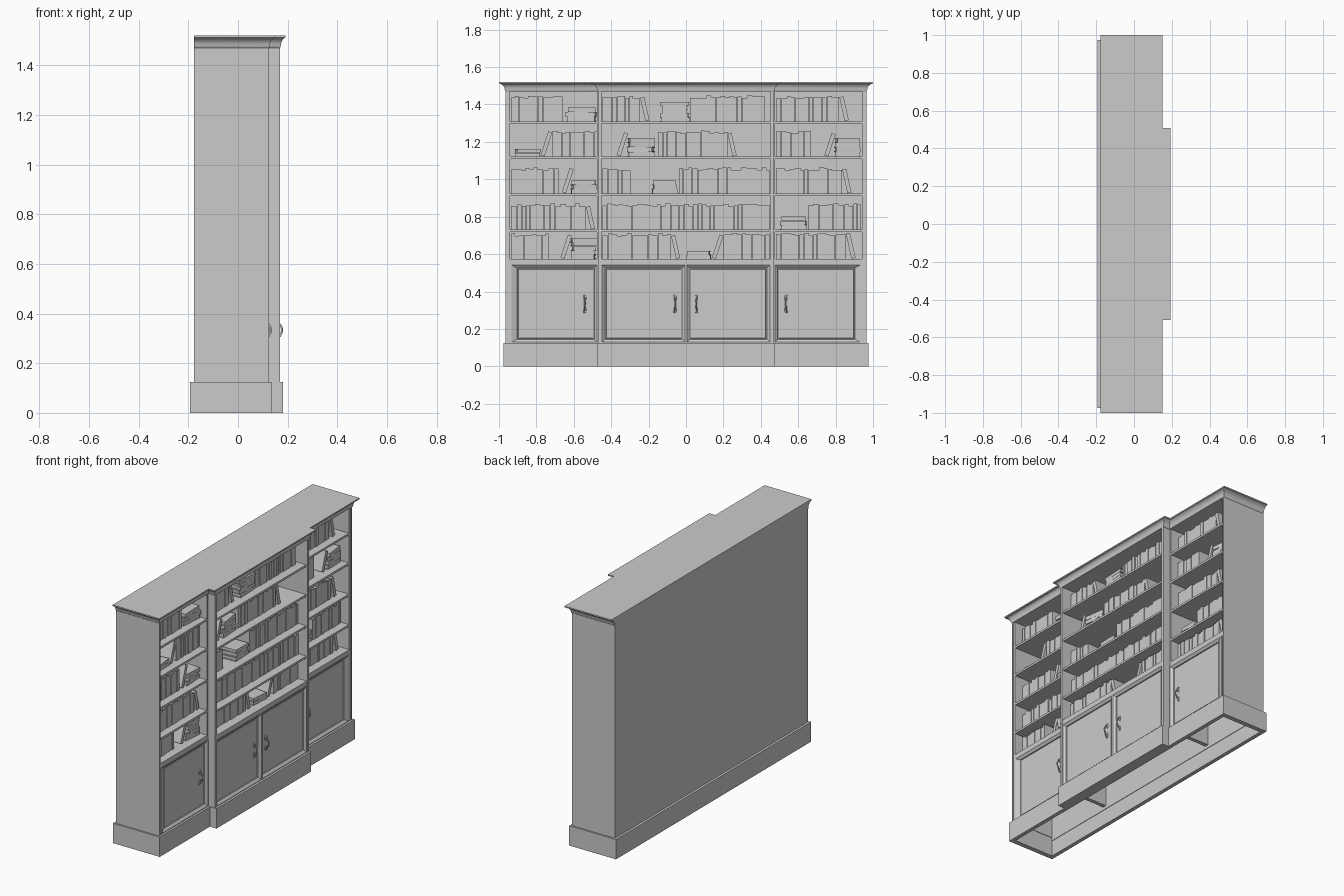
import bpy, bmesh, math, random
from mathutils import Matrix, Vector

if "Cube" in bpy.data.objects:
    bpy.data.objects.remove(bpy.data.objects["Cube"])

random.seed(4)
TOP, BACK = 1.52, -0.178
WING, MID = 0.124, 0.169          # front planes of side wings and centre bay


def finish(bm, name, smooth=False):
    bmesh.ops.recalc_face_normals(bm, faces=bm.faces)
    me = bpy.data.meshes.new(name)
    bm.to_mesh(me)
    bm.free()
    ob = bpy.data.objects.new(name, me)
    bpy.context.collection.objects.link(ob)
    if smooth:
        smooth_edges(ob)
    return ob


def smooth_edges(ob):
    bpy.ops.object.select_all(action='DESELECT')
    ob.select_set(True)
    bpy.context.view_layer.objects.active = ob
    bpy.ops.object.shade_smooth_by_angle(angle=math.radians(35))


def add_box(bm, x0, x1, y0, y1, z0, z1, m=Matrix()):
    size = Matrix.Diagonal((x1 - x0, y1 - y0, z1 - z0, 1))
    mid = Matrix.Translation(((x0 + x1) / 2, (y0 + y1) / 2, (z0 + z1) / 2))
    bmesh.ops.create_cube(bm, size=1, matrix=m @ mid @ size)


def boxes(name, dims, mirrored=False):
    bm = bmesh.new()
    for x0, x1, y0, y1, z0, z1 in dims:
        add_box(bm, x0, x1, y0, y1, z0, z1)
        if mirrored:
            add_box(bm, x0, x1, -y1, -y0, z0, z1)
    return finish(bm, name)


def loft(name, rings, smooth=False):
    bm = bmesh.new()
    loops = [[bm.verts.new(p) for p in r] for r in rings]
    n = len(loops[0])
    for a, b in zip(loops, loops[1:]):
        for i in range(n):
            bm.faces.new((a[i], a[(i + 1) % n], b[(i + 1) % n], b[i]))
    bm.faces.new(loops[0][::-1])
    bm.faces.new(loops[-1])
    return finish(bm, name, smooth)


# Carcass: back, ends with stepped bead, dividers
boxes("back_panel", [(BACK, -0.165, -0.955, 0.955, 0.10, 1.50)])
boxes("end_panels", [(BACK, WING, 0.954, 0.964, 0.10, 1.50),
                     (BACK, 0.118, 0.942, 0.954, 0.12, 1.48)], True)
boxes("dividers", [(BACK, MID, 0.452, 0.469, 0.12, 1.48),
                   (BACK, 0.118, 0.469, 0.477, 0.12, 1.48)], True)

# Hollow plinth, stepped forward in the centre
boxes("plinth_sides", [(-0.193, 0.115, 0.945, 0.975, 0, 0.125),
                       (0.11, 0.135, 0.473, 0.975, 0, 0.125)], True)
boxes("plinth_front_back", [(0.11, 0.181, -0.473, 0.473, 0, 0.125),
                            (-0.193, -0.168, -0.975, 0.975, 0, 0.125)])

# Cornice: cavetto profile following the stepped front
rings = []
for t, z in [(0, 1.47), (0.12, 1.475), (0.15, 1.483), (0.25, 1.493), (0.45, 1.503),
             (0.75, 1.51), (0.85, 1.511), (1, 1.512), (1, TOP)]:
    w, c, e, s = WING + .026 * t, MID + .023 * t, .964 + .036 * t, .47 + .037 * t
    rings.append([(x, y, z) for x, y in [(BACK, -e), (w, -e), (w, -s), (c, -s),
                                         (c, s), (w, s), (w, e), (BACK, e)]])
loft("cornice", rings, True)

# Shelves and cabinet top in three bays
SHELVES = [1.31, 1.122, 0.925, 0.732]
for i, z in enumerate(SHELVES):
    boxes(f"wing_shelves_{i + 1}", [(BACK, WING - 0.008, 0.46, 0.95, z - 0.013, z)], True)
    boxes(f"centre_shelf_{i + 1}", [(BACK, MID - 0.008, -0.46, 0.46, z - 0.013, z)])
boxes("wing_cabinet_tops", [(BACK, WING - 0.004, 0.46, 0.95, 0.545, 0.575)], True)
boxes("centre_cabinet_top", [(BACK, MID - 0.004, -0.46, 0.46, 0.545, 0.575)])


# Doors with sloped frame and recessed panel
def door(name, f, y0, y1, outer=0.0):
    lo, hi = (outer, 0) if y0 < 0 else (0, outer)
    rings = []
    for dx, d, k in [(-0.035, 0, 0), (-0.002, 0, 0), (-0.002, 0.005, 0.3), (-0.014, 0.020, 1),
                     (-0.020, 0.021, 1), (-0.020, 0.026, 1), (-0.016, 0.027, 1)]:
        a, b = y0 + d + lo * k, y1 - d - hi * k
        rings.append([(f + dx, a, 0.124 + d), (f + dx, b, 0.124 + d),
                      (f + dx, b, 0.546 - d), (f + dx, a, 0.546 - d)])
    loft(name, rings)


door("wing_door_left", WING, -0.943, -0.470, 0.02)
door("wing_door_right", WING, 0.470, 0.943, 0.02)
door("centre_door_left", MID, -0.453, -0.001)
door("centre_door_right", MID, 0.001, 0.453)


# Bow handles with leaf-shaped end plates
def handle(name, f, y, side):
    cu = bpy.data.curves.new(name, 'CURVE')
    cu.dimensions, cu.bevel_depth, cu.bevel_resolution = '3D', 0.0035, 2
    cu.resolution_u, cu.use_fill_caps = 5, True
    sp = cu.splines.new('BEZIER')
    pts = [(-0.016, 0.285, 0.6), (-0.006, 0.30, 1), (0.008, 0.335, 1.3),
           (-0.006, 0.365, 1), (-0.016, 0.38, 0.6)]
    sp.bezier_points.add(len(pts) - 1)
    for p, (dx, z, r) in zip(sp.bezier_points, pts):
        p.co = (f + dx, y + side * (z - 0.335) ** 2 * 3, z)
        p.handle_left_type = p.handle_right_type = 'AUTO'
        p.radius = r
    ob = bpy.data.objects.new(name, cu)
    bpy.context.collection.objects.link(ob)
    bm = bmesh.new()
    for z in (0.302, 0.365):
        m = Matrix.Translation((f - 0.014, y, z)) @ Matrix.Diagonal((0.4, 0.65, 1.6, 1))
        bmesh.ops.create_uvsphere(bm, u_segments=10, v_segments=6, radius=0.011, matrix=m)
    finish(bm, name + "_plates", True)


for name, f, y, s in [("handle_wing_left", WING, -0.54, -1), ("handle_centre_left", MID, -0.058, -1),
                      ("handle_centre_right", MID, 0.054, 1), ("handle_wing_right", WING, 0.534, 1)]:
    handle(name, f, y, s)


# One book: spine at x=0, two covers and an inset page block
def book(bm, m, t, d, h):
    c = min(0.003, t * 0.15)
    add_box(bm, -c, 0, 0, t, 0, h, m)
    add_box(bm, -d, -c, 0, c, 0, h, m)
    add_box(bm, -d, -c, t - c, t, 0, h, m)
    add_box(bm, -d + 0.004, -c, c, t - c, 0.004, h - 0.004, m)


def size():
    return random.uniform(0.019, 0.031), random.uniform(0.09, 0.105), random.uniform(0.122, 0.138)


# Upright row; lean -1 adds a tilted book at its right end, +1 at its left end
def upright(bm, f, z, y0, y1, lean=0):
    y = y0
    while y1 - y > 0.012:
        t, d, h = size()
        if y1 - y - t < 0.014:
            t = y1 - y
        book(bm, Matrix.Translation((f - random.uniform(0, 0.006), y, z)), t - 0.001, d, h)
        y += t
    if lean:
        t, d, h = size()
        t, a = 0.022, 0.22 if lean < 0 else 0.32
        pivot = y1 + h * math.sin(a) if lean < 0 else y0 - h * math.sin(a)
        m = Matrix.Translation((f, pivot, z)) @ Matrix.Rotation(-lean * a, 4, 'X')
        if lean > 0:
            m = m @ Matrix.Translation((0, -t, 0))
        book(bm, m, t, d, h)


# Flat pile of slightly turned books
def pile(bm, f, z, y0, y1, height):
    n = max(2, round(height / 0.023))
    t = height / n
    for i in range(n):
        length = (y1 - y0) * random.uniform(0.82, 0.95)
        m = (Matrix.Translation((f - 0.055, (y0 + y1) / 2, z + i * t))
             @ Matrix.Rotation(random.uniform(-0.18, 0.18), 4, 'Z')
             @ Matrix.Translation((0.055, length / 2, 0)) @ Matrix.Rotation(math.pi / 2, 4, 'X'))
        book(bm, m, t - 0.0005, 0.11, length)


U, P = upright, pile
ROWS = [
    (1.31, [(U, -.935, -.66), (P, -.645, -.47, .075), (U, -.447, -.245, -1), (P, -.14, .02, .105),
            (U, .022, .42), (U, .48, .82, -1)]),
    (1.122, [(P, -.92, -.775, .04), (U, -.715, -.472, 1), (P, -.32, -.16, .10), (U, -.31, -.31, 1),
             (U, -.15, .222, -1), (U, .48, .67), (P, .79, .935, .10), (U, .80, .80, 1)]),
    (0.925, [(U, -.935, -.68), (P, -.62, -.475, .07), (U, -.60, -.60, 1), (U, -.447, -.295),
             (P, -.19, -.04, .07), (U, -.035, .447), (U, .48, .835, -1)]),
    (0.732, [(U, -.935, -.535, -1), (U, -.447, .45), (P, .50, .65, .07), (U, .652, .935)]),
    (0.575, [(U, -.935, -.735), (P, -.62, -.475, .112), (U, -.61, -.61, 1), (U, -.447, -.08, -1),
             (P, 0, .14, .042), (U, .20, .45, 1), (U, .48, .855, -1)]),
]
for i, (z, groups) in enumerate(ROWS):
    bm = bmesh.new()
    for fn, y0, y1, *rest in groups:
        front = MID - 0.06 if abs(y0 + y1) / 2 < 0.46 else WING - 0.055
        fn(bm, front, z, y0, y1, *rest)
    finish(bm, f"books_row_{i + 1}")
